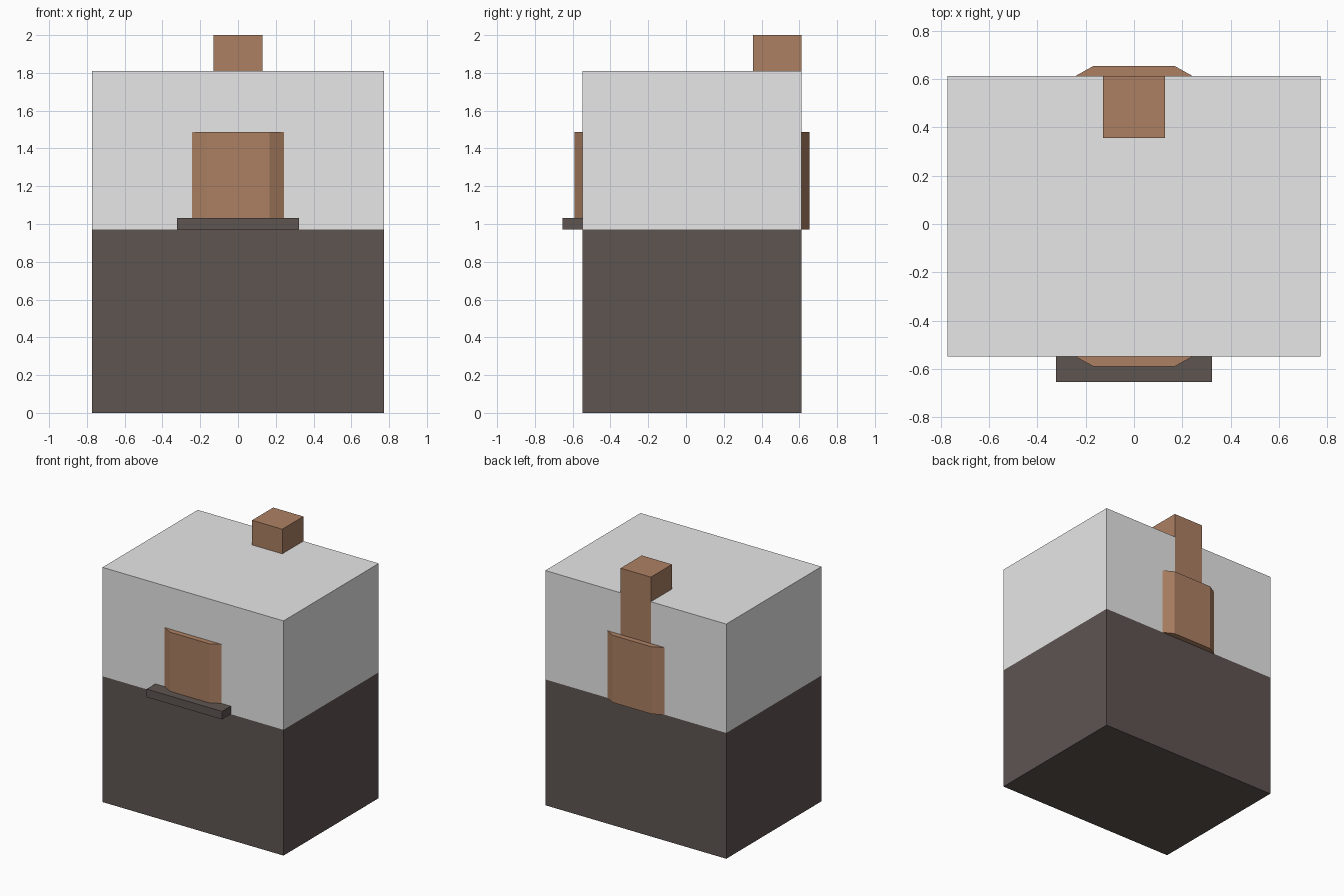
import bpy, bmesh

if "Cube" in bpy.data.objects:
    bpy.data.objects.remove(bpy.data.objects["Cube"])


def material(name, rgb):
    m = bpy.data.materials.new(name)
    m.diffuse_color = (*rgb, 1)
    m.use_nodes = True
    m.node_tree.nodes["Principled BSDF"].inputs["Base Color"].default_value = m.diffuse_color
    return m


plaster = material("pale_grey", (0.8, 0.8, 0.8))
stone = material("dark_stone", (0.113, 0.089, 0.083))
wood = material("warm_brown", (0.414, 0.216, 0.123))


def prism(name, outline, z0, z1, *mats):
    """Extrude a plan outline (x, y points, anticlockwise) from z0 to z1."""
    bm = bmesh.new()
    face = bm.faces.new([bm.verts.new((x, y, z0)) for x, y in outline])
    top = bmesh.ops.extrude_face_region(bm, geom=[face])["geom"]
    verts = [g for g in top if isinstance(g, bmesh.types.BMVert)]
    bmesh.ops.translate(bm, verts=verts, vec=(0, 0, z1 - z0))
    bmesh.ops.recalc_face_normals(bm, faces=bm.faces)
    me = bpy.data.meshes.new(name)
    bm.to_mesh(me)
    bm.free()
    for m in mats:
        me.materials.append(m)
    ob = bpy.data.objects.new(name, me)
    bpy.context.collection.objects.link(ob)
    return ob


def rect(x, y0, y1):
    return [(-x, y0), (x, y0), (x, y1), (-x, y1)]


FRONT, BACK, SPLIT = -0.548, 0.612, 0.97

# Main block, cut at the colour line: dark base below, pale above
body = prism("body", rect(0.772, FRONT, BACK), 0, 1.81, plaster, stone)
bm = bmesh.new()
bm.from_mesh(body.data)
bmesh.ops.bisect_plane(bm, geom=bm.verts[:] + bm.edges[:] + bm.faces[:],
                       plane_co=(0, 0, SPLIT), plane_no=(0, 0, 1))
for f in bm.faces:
    f.material_index = int(f.calc_center_median().z < SPLIT)
bm.to_mesh(body.data)
bm.free()

# Shallow bevelled panels on the front and back walls
for name, wall, s in (("front_panel", FRONT, -1), ("back_panel", BACK, 1)):
    out = wall + s * 0.042
    prism(name, [(-0.243, wall), (0.243, wall), (0.168, out), (-0.168, out)],
          SPLIT, 1.488, wood)

# Ledge under the front panel
prism("front_ledge", rect(0.322, -0.654, FRONT), SPLIT, 1.032, stone)

# Chimney, its back face just showing through the back wall
prism("chimney", rect(0.129, 0.355, BACK + 0.0005), 1.488, 2.0, wood)
